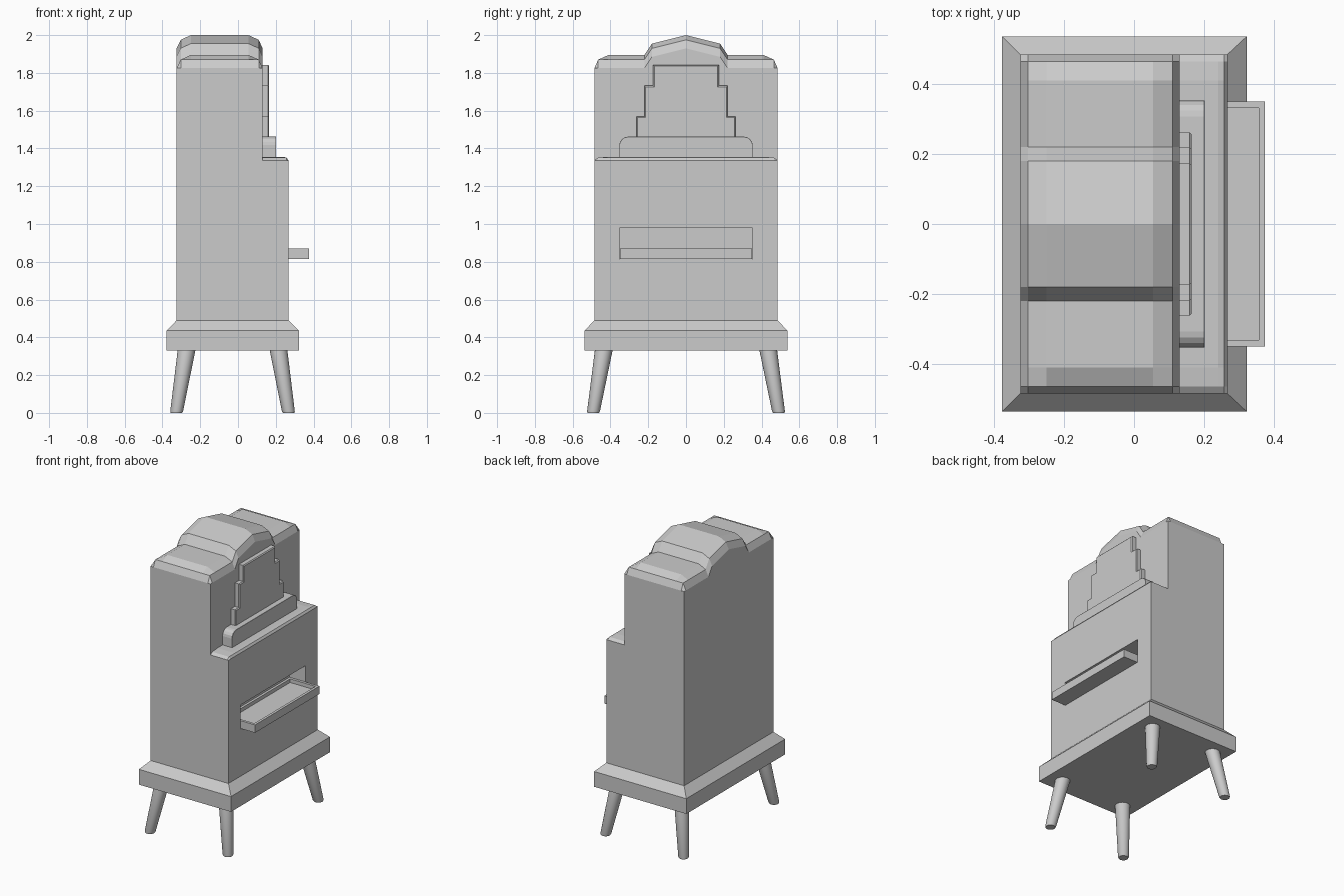
import bpy, bmesh, math
from mathutils import Vector

if "Cube" in bpy.data.objects:
    bpy.data.objects.remove(bpy.data.objects["Cube"])


def finish(bm, name):
    bmesh.ops.recalc_face_normals(bm, faces=bm.faces)
    me = bpy.data.meshes.new(name)
    bm.to_mesh(me)
    bm.free()
    ob = bpy.data.objects.new(name, me)
    bpy.context.collection.objects.link(ob)
    return ob


def loft(name, rings):
    """Closed solid through rings of equal point count."""
    bm = bmesh.new()
    vs = [[bm.verts.new(p) for p in r] for r in rings]
    n = len(rings[0])
    for a, b in zip(vs, vs[1:]):
        for i in range(n):
            bm.faces.new((a[i], a[(i + 1) % n], b[(i + 1) % n], b[i]))
    bm.faces.new(vs[0])
    bm.faces.new(vs[-1])
    return finish(bm, name)


def rect(x0, x1, y, z):
    return [(x0, -y, z), (x1, -y, z), (x1, y, z), (x0, y, z)]


def box(name, x0, x1, y, z0, z1):
    return loft(name, [rect(x0, x1, y, z0), rect(x0, x1, y, z1)])


def plate(name, half, x0, x1, b):
    """Mirrored y-z outline extruded along x, with a slim chamfered front."""
    outline = half + [(-y, z) for y, z in reversed(half)]

    def ring(x, d):
        return [(x, y - math.copysign(d, y), z - d) for y, z in outline]
    return loft(name, [ring(x0, 0), ring(x1 - b, 0), ring(x1, b)])


# Cabinet: arched, chamfered top stepping down to a front ledge
ys = [-.485, -.465, -.41, -.22, -.18, 0, .18, .22, .41, .465, .485]
ylev = [0, 1, 2, 2, 2, 2, 2, 2, 2, 1, 0]
arch = [0, 0, 0, 0, .06, .105, .06, 0, 0, 0, 0]
rise = [0, .045, .07]
lip = [0, .014, .019]
cols = [(-.325, 0, 1), (-.303, 1, 1), (-.25, 2, 1), (.055, 2, 1), (.11, 1, 1),
        (.13, 0, 1), (.13, 2, 0), (.24, 2, 0), (.257, 1, 0), (.267, 0, 0)]
bm = bmesh.new()
grid = []
for x, lev, upper in cols:
    row = []
    for y, yl, a in zip(ys, ylev, arch):
        m = min(lev, yl)
        z = 1.825 + rise[m] + a if upper else 1.337 + lip[m]
        row.append(bm.verts.new((x, y, z)))
    grid.append(row)
for r, s in zip(grid, grid[1:]):
    for i in range(len(ys) - 1):
        bm.faces.new((r[i], s[i], s[i + 1], r[i + 1]))
c = [bm.verts.new(p) for p in rect(-.325, .267, .485, .48)]
bm.faces.new(c)
bm.faces.new([r[0] for r in grid] + [c[1], c[0]])
bm.faces.new([r[-1] for r in grid] + [c[2], c[3]])
bm.faces.new(grid[0] + [c[3], c[0]])
bm.faces.new(grid[-1] + [c[2], c[1]])
cabinet = finish(bm, "cabinet")

# Slot cut into the front
cutter = box("slot_cutter", .145, .5, .352, .815, .98)
mod = cabinet.modifiers.new("slot", "BOOLEAN")
mod.operation = "DIFFERENCE"
mod.solver = "EXACT"
mod.object = cutter
bpy.context.view_layer.objects.active = cabinet
bpy.ops.object.modifier_apply(modifier=mod.name)
bpy.data.objects.remove(cutter)

# Tray with a raised rim
loft("tray", [rect(.147, .375, .35, .816), rect(.147, .375, .35, .87),
              rect(.164, .357, .332, .87), rect(.164, .357, .332, .845)])

# Plinth
loft("plinth", [rect(-.378, .323, .537, .33), rect(-.378, .323, .537, .435),
                rect(-.325, .267, .485, .49)])

# Stepped panel and rounded sill plate on the upper front
plate("stepped_panel", [(.262, 1.36), (.262, 1.57), (.22, 1.57), (.22, 1.732),
                        (.174, 1.732), (.174, 1.842)], .125, .165, .006)
corner = [(.308 + .045 * math.cos(t * math.pi / 8),
           1.417 + .045 * math.sin(t * math.pi / 8)) for t in range(5)]
plate("sill_plate", [(.353, 1.352)] + corner, .125, .202, .001)

# Splayed tapered legs
N = 24
for sx, xn in ((-1, "back"), (1, "front")):
    for sy, yn in ((-1, "left"), (1, "right")):
        rings = []
        for z, t, r in ((0, 0, .030), (.008, .024, .034), (.335, 1, .047)):
            cx = -.029 + sx * (.297 - .054 * t)
            cy = sy * (.491 - .056 * t)
            rings.append([(cx + r * math.cos(k * math.tau / N),
                           cy + r * math.sin(k * math.tau / N), z) for k in range(N)])
        leg = loft(f"{xn}_{yn}_leg", rings)
        bpy.ops.object.select_all(action="DESELECT")
        leg.select_set(True)
        bpy.context.view_layer.objects.active = leg
        bpy.ops.object.shade_smooth_by_angle(angle=math.radians(30))
